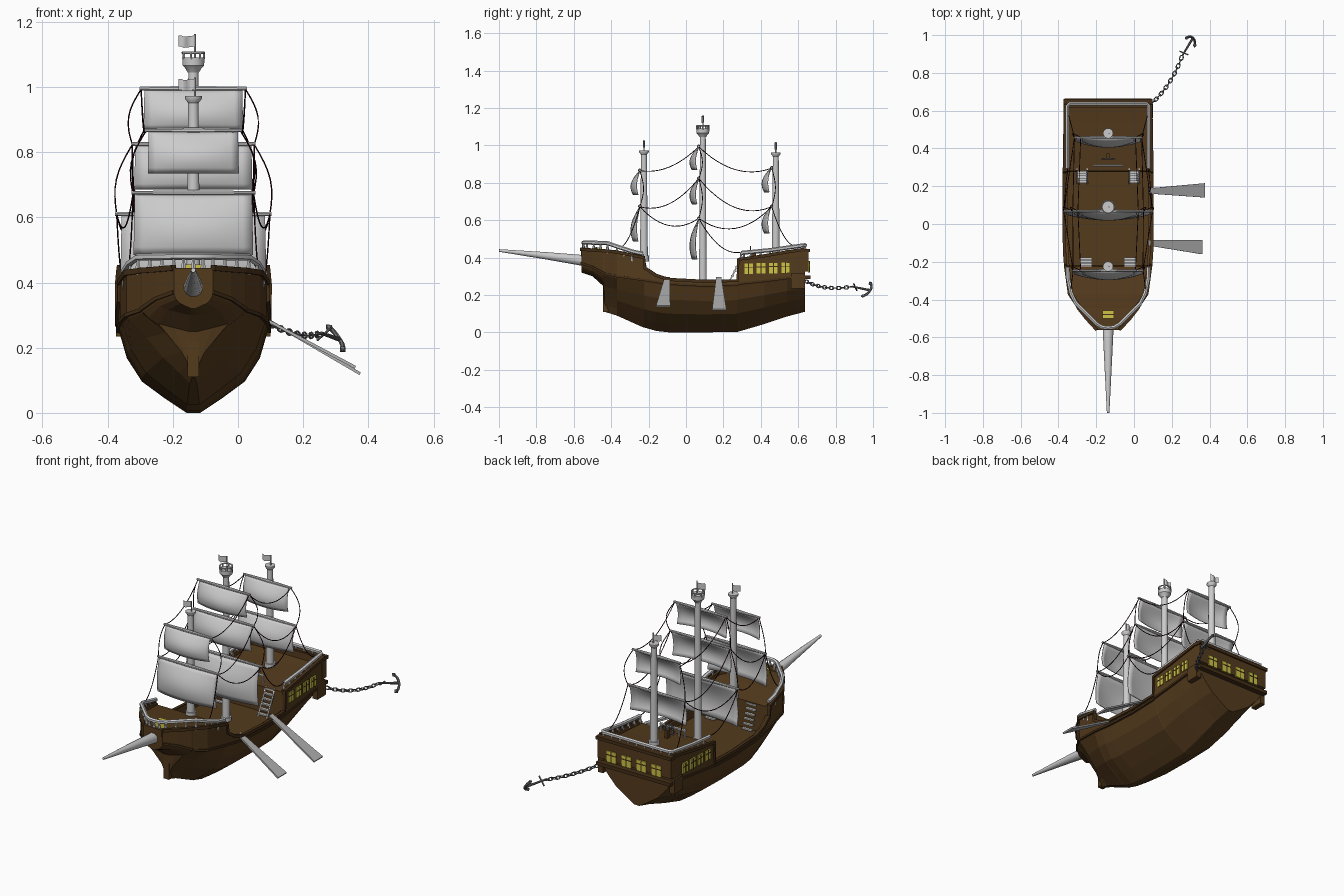
import bpy, bmesh, math
from mathutils import Vector, Matrix

if "Cube" in bpy.data.objects:
    bpy.data.objects.remove(bpy.data.objects["Cube"])

CX = -0.137  # ship centreline


def material(name, rgb):
    m = bpy.data.materials.new(name)
    m.diffuse_color = (*rgb, 1)
    m.use_nodes = True
    m.node_tree.nodes["Principled BSDF"].inputs["Base Color"].default_value = m.diffuse_color
    return m


BROWN = material("hull brown", (0.088, 0.043, 0.012))
DARK = material("trim brown", (0.06, 0.029, 0.009))
PALE = material("pale grey", (0.6, 0.6, 0.6))
GREY = material("oar grey", (0.42, 0.42, 0.42))
IRON = material("iron grey", (0.16, 0.16, 0.17))
YELLOW = material("window yellow", (0.62, 0.55, 0.06))
ROPE = material("rope dark red", (0.02, 0.002, 0.004))


def finish(name, bm, mat, smooth=False):
    bmesh.ops.recalc_face_normals(bm, faces=bm.faces)
    me = bpy.data.meshes.new(name)
    bm.to_mesh(me)
    bm.free()
    me.materials.append(mat)
    ob = bpy.data.objects.new(name, me)
    bpy.context.collection.objects.link(ob)
    if smooth:
        bpy.context.view_layer.objects.active = ob
        ob.select_set(True)
        bpy.ops.object.shade_smooth_by_angle(angle=math.radians(40))
        ob.select_set(False)
    return ob


def loft(name, rings, mat, smooth=False, closed=False):
    bm = bmesh.new()
    vs = [[bm.verts.new(p) for p in r] for r in rings]
    n = len(vs[0])
    for i in range(len(vs) if closed else len(vs) - 1):
        a, b = vs[i], vs[(i + 1) % len(vs)]
        for j in range(n):
            k = (j + 1) % n
            bm.faces.new((a[j], a[k], b[k], b[j]))
    if not closed:
        bm.faces.new(vs[0])
        bm.faces.new(vs[-1])
    return finish(name, bm, mat, smooth)


def rod(name, pts, radii, mat, n=8, closed=False, smooth=True):
    pts = [Vector(p) for p in pts]
    if not isinstance(radii, (list, tuple)):
        radii = [radii] * len(pts)
    rings = []
    for i, p in enumerate(pts):
        a = pts[i - 1] if (i or closed) else p
        b = pts[(i + 1) % len(pts)] if (i < len(pts) - 1 or closed) else p
        t = (b - a).normalized()
        s = t.cross(Vector((0, 0, 1)))
        s = s.normalized() if s.length > 0.05 else Vector((1, 0, 0))
        u = s.cross(t)
        rings.append([p + radii[i] * (s * math.cos(q) + u * math.sin(q))
                      for q in (2 * math.pi * (j + 0.5) / n for j in range(n))])
    return loft(name, rings, mat, smooth, closed)


def box(name, c, size, mat):
    bm = bmesh.new()
    bmesh.ops.create_cube(bm, size=1, matrix=Matrix.Translation(c) @ Matrix.Diagonal((*size, 1)))
    return finish(name, bm, mat)


# Hull: y, half width, top z, wale z, keel z, lower narrowness, deck z
ST = [(-.56, .06, .445, .36, .32, 1, .42), (-.50, .115, .44, .34, .30, 1, .42),
      (-.445, .158, .437, .31, .25, 1, .415), (-.435, .162, .436, .305, .11, .2, .415),
      (-.37, .205, .43, .29, .09, .6, .41), (-.225, .225, .40, .27, .025, .95, .39),
      (-.22, .225, .345, .27, .025, .95, .24), (-.16, .23, .305, .26, .008, 1, .24),
      (-.09, .232, .283, .25, 0, 1, .24), (.1, .232, .273, .24, 0, 1, .24),
      (.275, .232, .277, .245, .003, 1, .24), (.28, .232, .39, .25, .004, 1, .38),
      (.42, .23, .41, .265, .045, 1, .39), (.54, .228, .43, .28, .085, .9, .40),
      (.635, .226, .445, .29, .11, .8, .41)]
SECT = [(0, .09), (.18, .37), (.4, .68), (.7, .88), (1, .97)]
rings = []
for y, w, top, wale, keel, nar, deck in ST:
    half = [(w * f * (nar + (1 - nar) * u * u), keel + (wale - keel) * u) for u, f in SECT]
    half += [(w, wale + .012), (w, top), (w - .02, top), (w - .02, deck)]
    rings.append([(CX + x, y, z) for x, z in half] + [(CX - x, y, z) for x, z in reversed(half)])
loft("hull", rings, BROWN)
box("stem_post", (CX, -.43, .2), (.035, .025, .18), BROWN)
box("stern_bulwark", (CX, .635, .385), (.456, .04, .12), BROWN)
box("bow_bulwark", (CX, -.552, .425), (.11, .02, .04), BROWN)

# Trim along the top edge and the wale
for s in (-1, 1):
    rod("gunwale", [(CX + s * w, y, t) for y, w, t, *_ in ST], .012, DARK, 4, smooth=False)
    rod("wale", [(CX + s * w, y, wl + .01) for y, w, t, wl, *_ in ST], .008, DARK, 4, smooth=False)
    box("quarter_block", (CX + s * .222, .6, .275), (.03, .075, .08), BROWN)
    # Cabin side windows with mullions
    for i in range(4):
        y, z = .335 + .066 * i, .34 + .002 * i
        box("side_window", (CX + s * .232, y, z), (.008, .046, .056), YELLOW)
        box("side_mullion", (CX + s * .2335, y, z), (.008, .005, .056), DARK)
        box("side_window_bar", (CX + s * .2335, y, z + .008), (.008, .046, .004), DARK)
box("stern_sill", (CX, .65, .295), (.46, .03, .02), DARK)
box("stern_cornice", (CX, .643, .438), (.47, .04, .018), DARK)
for i in range(4):
    x = CX - .14 + i * .0933
    box("stern_window", (x, .656, .35), (.058, .009, .062), YELLOW)
    box("stern_mullion", (x, .658, .35), (.005, .009, .062), DARK)
    box("stern_window_bar", (x, .658, .36), (.058, .009, .004), DARK)
box("bow_lantern", (CX, -.48, .437), (.06, .042, .036), YELLOW)
box("lantern_band", (CX, -.48, .437), (.062, .006, .037), DARK)

# Bowsprit
rod("bowsprit", [(CX, -.53, .382), (CX, -.75, .41), (CX, -1, .438)], [.031, .02, .007], PALE, 12)


# Railings with balusters
def railing(name, half, drop):
    pts = [Vector((CX + x, y, z)) for x, y, z in half]
    pts += [Vector((CX - x, y, z)) for x, y, z in reversed(half) if x > 0]
    rod(name, pts, .011, PALE, 6)
    for a, b in zip(pts, pts[1:]):
        k = max(1, round((b - a).length / .05))
        for i in range(k):
            p = a.lerp(b, i / k)
            d = [p - Vector((0, 0, drop * f)) for f in (1, .6, .3, 0)]
            rod(name + "_baluster", d, [.005, .009, .005, .006], PALE, 6)


railing("fore_rail", [(.213, -.23, .42), (.212, -.29, .433), (.195, -.37, .46), (.17, -.42, .478),
                      (.06, -.53, .48), (.03, -.547, .48), (0, -.55, .48)], .055)
railing("aft_rail", [(.216, .295, .425), (.216, .45, .44), (.216, .625, .465),
                     (.205, .637, .466), (0, .637, .466)], .045)
rod("deck_rail", [(CX - .08, .31, .425), (CX + .08, .31, .425)], .007, PALE, 6)
for i in range(5):
    x = CX - .075 + .0375 * i
    rod("deck_rail_post", [(x, .31, .38), (x, .31, .425)], .005, PALE, 6)

# Stairs
for s in (-1, 1):
    for i in range(6):
        box("fore_step", (CX + s * .115, -.185 - .008 * i, .255 + .025 * i), (.06, .014, .008), PALE)
        box("aft_step", (CX + s * .138, .225 + .012 * i, .255 + .024 * i), (.05, .016, .008), PALE)
    for e in (-.027, .027):
        rod("aft_stringer", [(CX + s * .138 + e, .215, .24), (CX + s * .138 + e, .29, .385)], .005, PALE, 4)

# Steering wheel
circle = [2 * math.pi * i / 14 for i in range(14)]
rod("wheel_rim", [(CX + .028 * math.cos(a), .345, .425 + .028 * math.sin(a)) for a in circle], .004, IRON, 5, True)
for i in range(4):
    d = Vector((math.cos(i * math.pi / 4), 0, math.sin(i * math.pi / 4))) * .038
    rod("wheel_spoke", [Vector((CX, .345, .425)) - d, Vector((CX, .345, .425)) + d], .003, IRON, 5)
box("wheel_stand", (CX, .362, .405), (.016, .025, .05), BROWN)


# Masts, yards, sails and flags
def flag(y, z):
    rod("flag_pole", [(CX + .005, y, z - .1), (CX + .005, y, z + .004)], .003, PALE, 6)
    bm = bmesh.new()
    cols = []
    for i in range(7):
        x, yy = CX + .005 - .0085 * i, y + .007 * math.sin(i * 1.05)
        cols.append([bm.verts.new((x, yy, z - h - .001 * i * (i < 5))) for h in (0, .034)])
    for a, b in zip(cols, cols[1:]):
        bm.faces.new((a[0], a[1], b[1], b[0]))
    finish("flag", bm, PALE, True)


def sail(y, ztop, zbot, half, yard, bulge):
    rod("yard", [(CX - yard, y, ztop), (CX, y, ztop), (CX + yard, y, ztop)], [.006, .009, .006], PALE, 8)
    bm = bmesh.new()
    g = []
    for j in range(9):
        v = j / 8
        row = []
        for i in range(13):
            u = i / 6 - 1
            d = bulge * math.sin(math.pi * .8 * v) * (1 - .55 * u * u) + .012 * v * (1 - u * u)
            row.append(bm.verts.new((CX + u * half * (1 + .02 * v), y - d, ztop + (zbot - ztop) * v)))
        g.append(row)
    for a, b in zip(g, g[1:]):
        for i in range(12):
            bm.faces.new((a[i], a[i + 1], b[i + 1], b[i]))
    ob = finish("sail", bm, PALE, True)
    ob.modifiers.new("thickness", "SOLIDIFY").thickness = .004


MASTS = [(-.225, .38, .97, 1.025, [(.867, .735, .137, .15), (.675, .485, .18, .19)]),
         (.09, .23, 1.06, 1.158, [(.995, .868, .15, .165), (.825, .685, .178, .19), (.61, .39, .22, .24)]),
         (.48, .385, .96, 1.015, [(.88, .75, .135, .15), (.675, .53, .17, .18)])]
for y, zb, zt, zf, sails in MASTS:
    rod("mast", [(CX, y, zb), (CX, y, zb + .3), (CX, y, zt)], [.022, .019, .016], PALE, 12)
    rod("mast_foot", [(CX, y, zb), (CX, y, zb + .03)], .028, PALE, 12)
    if zt < 1:
        rod("mast_cap", [(CX, y, zt - .02), (CX, y, zt - .006), (CX, y, zt + .002)], [.016, .027, .027], PALE, 12)
    flag(y, zf)
    for ztop, zbot, half, yard in sails:
        sail(y - .022, ztop, zbot, half, yard, .042)
rod("crows_nest", [(CX, .09, z) for z in (1.045, 1.058, 1.066, 1.09)], [.018, .026, .034, .035], PALE, 14)
rod("nest_rail", [(CX + .033 * math.cos(a), .09 + .033 * math.sin(a), 1.105) for a in circle], .004, PALE, 6, True)
for a in circle[::2]:
    p = Vector((CX + .033 * math.cos(a), .09 + .033 * math.sin(a), 1.085))
    rod("nest_post", [p, p + Vector((0, 0, .02))], .004, PALE, 6)

# Rigging: sagging ropes between yard ends (half width, y, z)
F1, F2 = (.145, -.247, .865), (.185, -.247, .672)
M1, M2, M3 = (.16, .068, .993), (.187, .068, .823), (.235, .068, .61)
Z1, Z2 = (.145, .458, .878), (.178, .458, .672)
LINES = [(F1, M1, .045), (M1, Z1, .065), (F2, M2, .06), (M2, Z2, .08), (F2, M3, .07), (M3, Z2, .085),
         (M3, (.215, .3, .43), .06), (F2, (.2, -.36, .45), .05), (Z2, (.215, .6, .46), .06)]
for s in (-1, 1):
    for a, b, sag in LINES:
        pts = []
        for i in range(13):
            t = i / 12
            p = Vector(a).lerp(Vector(b), t)
            pts.append((CX + s * p.x, p.y, p.z - sag * 4 * t * (1 - t)))
        rod("rope", pts, .0023, ROPE, 5)
    for a, b in ((F1, F2), (M1, M2), (M2, M3), (Z1, Z2)):
        pts = []
        for i in range(9):
            p = Vector(a).lerp(Vector(b), i / 8)
            bow = math.sin(math.pi * i / 8)
            pts.append((CX + s * (p.x + .025 * bow), p.y + .02 * bow, p.z))
        rod("side_rope", pts, .0023, ROPE, 5)

# Oars
for a, b in (((.08, .175, .292), (.375, .178, .12)), ((.075, -.1, .292), (.36, -.122, .14))):
    rings = []
    for p, h in ((Vector(a), .014), (Vector(b), .038)):
        rings.append([p + Vector((.002 * k, h * j, .004 * k)) for j, k in ((-1, -1), (1, -1), (1, 1), (-1, 1))])
    loft("oar", rings, GREY)

# Anchor chain
A, B, C = Vector((.095, .64, .275)), Vector((.2, .735, .22)), Vector((.255, .89, .245))
N = 14
for i in range(N):
    t = (i + .5) / N
    p = A * (1 - t) ** 2 + B * 2 * t * (1 - t) + C * t * t
    d = ((B - A) * (1 - t) + (C - B) * t).normalized()
    s = d.cross(Vector((0, 0, 1))).normalized()
    e = s if i % 2 else s.cross(d)
    rod("chain_link", [p + d * .015 * math.cos(q) + e * .009 * math.sin(q)
                       for q in (2 * math.pi * k / 10 for k in range(10))], .0032, IRON, 5, True)

# Anchor: shank, stock, curved arms and flukes
crown = Vector((.312, .985, .225))
shank = (crown - C).normalized()
arm = Vector((.06, -.035, -.085))
arm = (arm - shank * arm.dot(shank)).normalized()
rod("anchor_shank", [C, crown], [.005, .007], IRON, 8)
stock = shank.cross(arm) * .03
mid = C + shank * .018
rod("anchor_stock", [mid - stock, mid + stock], .004, IRON, 6)
arc = [crown + arm * .055 * math.sin(q) - shank * .05 * (1 - math.cos(q)) for q in (k * .17 for k in range(-7, 8))]
rod("anchor_arms", arc, [.003] + [.007] * 13 + [.003], IRON, 6)
for tip, inner in ((arc[0], arc[3]), (arc[-1], arc[-4])):
    rod("anchor_fluke", [tip, tip.lerp(inner, .4), inner], [.002, .012, .004], IRON, 4, smooth=False)
